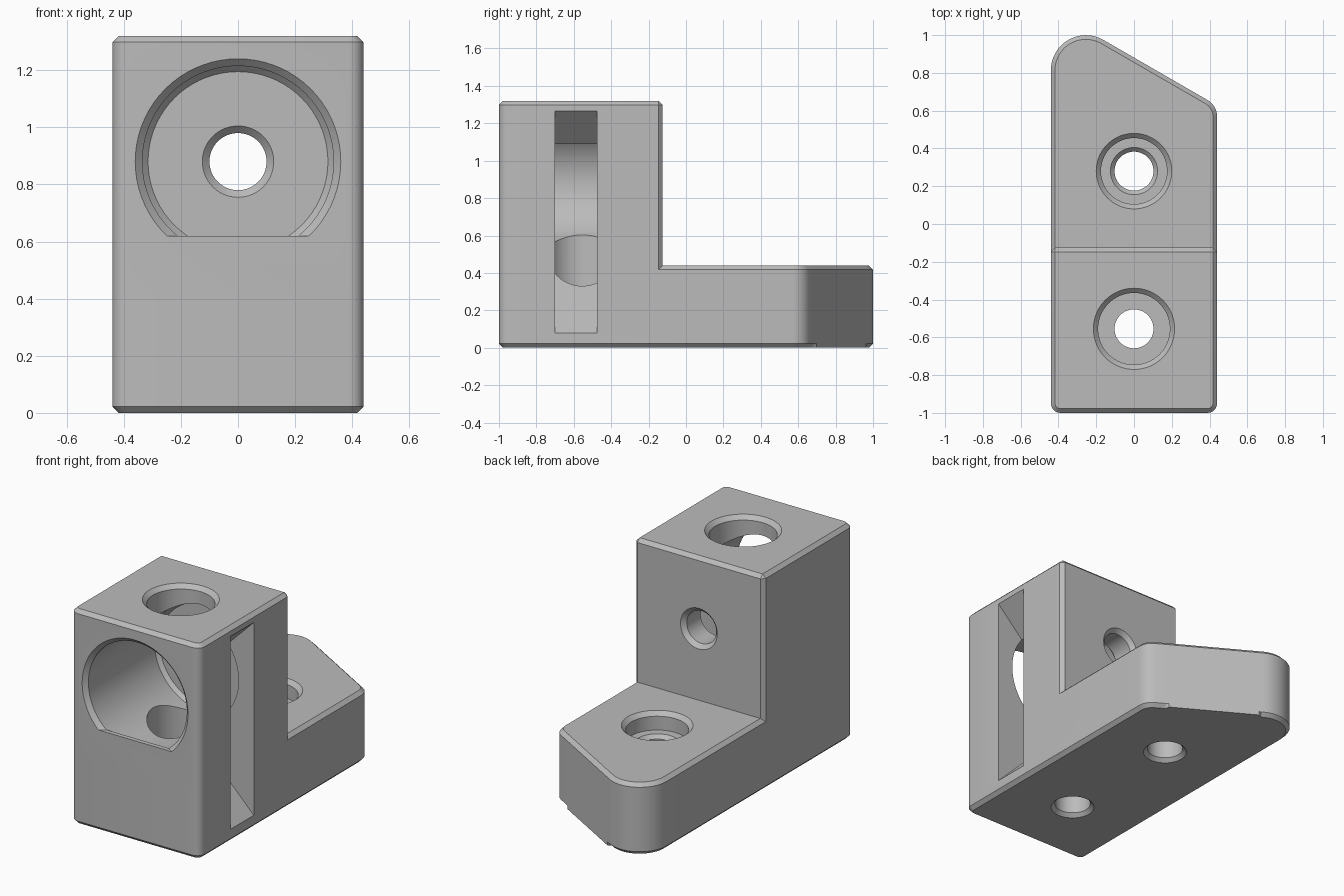
import bpy
import bmesh
from math import pi, cos, sin, tan
from mathutils import Vector, Matrix

if "Cube" in bpy.data.objects:
    bpy.data.objects.remove(bpy.data.objects["Cube"])

grey = bpy.data.materials.new("light_grey")
grey.use_nodes = True
COLOUR = (0.5, 0.5, 0.5, 1)
grey.diffuse_color = COLOUR
grey.node_tree.nodes["Principled BSDF"].inputs["Base Color"].default_value = COLOUR


def finish(bm, name):
    bmesh.ops.recalc_face_normals(bm, faces=bm.faces)
    mesh = bpy.data.meshes.new(name)
    bm.to_mesh(mesh)
    bm.free()
    mesh.materials.append(grey)
    obj = bpy.data.objects.new(name, mesh)
    bpy.context.collection.objects.link(obj)
    return obj


def loft(rings):
    """Skin a stack of equal-length rings and cap both ends."""
    bm = bmesh.new()
    loops = [[bm.verts.new(p) for p in ring] for ring in rings]
    n = len(loops[0])
    for a, b in zip(loops, loops[1:]):
        for i in range(n):
            j = (i + 1) % n
            bm.faces.new((a[i], a[j], b[j], b[i]))
    bm.faces.new(loops[0])
    bm.faces.new(loops[-1])
    return bm


def outline(corners):
    """Counter-clockwise corners (x, y, radius, steps) -> arcs of (point, outward normal)."""
    arcs = []
    n = len(corners)
    for i, (x, y, r, steps) in enumerate(corners):
        p = Vector((x, y))
        d0 = (p - Vector(corners[i - 1][:2])).normalized()
        d1 = (Vector(corners[(i + 1) % n][:2]) - p).normalized()
        turn = d0.angle(d1)
        n0 = Vector((d0.y, -d0.x))
        centre = p - d0 * r * tan(turn / 2) - n0 * r
        arc = []
        for k in range(steps + 1):
            nrm = Matrix.Rotation(turn * k / steps, 2) @ n0
            arc.append((centre + nrm * r, nrm))
        arcs.append(arc)
    return arcs


def ring(points, z, inset):
    return [(*(p - nrm * inset * keep), z) for p, nrm, keep in points]


def turned(name, profile, at, along_y=False):
    """Solid of revolution from (radius, distance along axis) pairs."""
    n = 72
    bm = loft([[(r * cos(2 * pi * i / n), r * sin(2 * pi * i / n), h)
                for i in range(n)] for r, h in profile])
    if along_y:
        bm.transform(Matrix.Rotation(-pi / 2, 4, 'X'))
    bm.transform(Matrix.Translation(at))
    return finish(bm, name)


def combine(target, other, operation):
    other.hide_render = True
    mod = target.modifiers.new(operation.lower(), 'BOOLEAN')
    mod.operation = operation
    mod.solver = 'EXACT'
    mod.object = other
    bpy.context.view_layer.objects.active = target
    bpy.ops.object.modifier_apply(modifier=mod.name)
    bpy.data.objects.remove(other)


W, STEP, FOOT, TOP = 0.44, -0.125, 0.44, 1.32
C = 0.022

# Base slab with a slanted rear end; its slanted edge stays sharp underneath
arcs = outline([(-W, -1, 0.05, 5), (W, -1, 0.05, 5), (W, 0.627, 0.1, 8), (-W, 1.135, 0.185, 20)])
points = []
for i, arc in enumerate(arcs):
    points += [(p, nrm, 1) for p, nrm in arc]
    if i == 2:
        a, nrm = arc[-1]
        b = arcs[3][0][0]
        points += [(a.lerp(b, t), nrm, keep) for t, keep in ((.1, 1), (.13, 0), (.96, 0), (.98, 1))]
full = [(p, nrm, 1) for p, nrm, _ in points]
body = finish(loft([ring(points, 0, C), ring(points, C, 0),
                    ring(full, FOOT - C, 0), ring(full, FOOT, C)]), "bracket_body")

# Upright block: rounded front edges, chamfered rear edges
arcs = outline([(-W, -1, 0.05, 5), (W, -1, 0.05, 5), (W, STEP, C, 1), (-W, STEP, C, 1)])
points = [(p, nrm, 1) for arc in arcs for p, nrm in arc]
upright = finish(loft([ring(points, 0.2, 0), ring(points, TOP - C, 0),
                       ring(points, TOP, C)]), "upright_block")
combine(body, upright, 'UNION')

# Large front bore with a chamfered far end
BORE_Z, BACK = 0.88, -0.31
combine(body, turned("front_bore", [(.336, -.972), (.336, BACK - .022), (.315, BACK)],
                     (0, 0, BORE_Z), True), 'DIFFERENCE')

# Chamfered mouth of the bore, with a flat lip across the bottom
mouth = turned("bore_mouth", [(.37, -1.01), (.36, -1), (.335, -.975), (.335, -.96)],
               (0, 0, BORE_Z), True)
bm = bmesh.new()
bm.from_mesh(mouth.data)
cut = bmesh.ops.bisect_plane(bm, geom=bm.verts[:] + bm.edges[:] + bm.faces[:],
                             plane_co=(0, 0, 0.62), plane_no=(0, 0, 1), clear_inner=True)
bmesh.ops.holes_fill(bm, edges=[e for e in bm.edges if e.is_boundary])
bmesh.ops.recalc_face_normals(bm, faces=bm.faces)
bm.to_mesh(mouth.data)
bm.free()
combine(body, mouth, 'DIFFERENCE')

# Small hole through the rear wall, chamfered at both ends
combine(body, turned("rear_hole", [(.125, BACK - .01), (.125, BACK), (.1, BACK + .025),
                                   (.1, STEP - .025), (.125, STEP), (.135, STEP + .01)],
                     (0, 0, BORE_Z), True), 'DIFFERENCE')

# Vertical screw hole through the upright, counterbored from the top
combine(body, turned("upright_screw_hole", [(.135, -.01), (.125, 0), (.103, .022), (.103, .3),
                                            (.19, .3), (.19, TOP - .025), (.215, TOP),
                                            (.225, TOP + .01)], (0, -.555, 0)), 'DIFFERENCE')

# Vertical screw hole through the foot
combine(body, turned("foot_screw_hole", [(.135, -.01), (.125, 0), (.103, .022), (.103, .308),
                                         (.125, .33), (.175, .33), (.175, FOOT - .025),
                                         (.2, FOOT), (.21, FOOT + .01)], (0, .28, 0)), 'DIFFERENCE')

# Wedge-shaped slot in the side, narrowing inwards
wedge = [(.46, .06), (-.152, .672), (.46, 1.285)]
slot = finish(loft([[(x, y, z) for x, z in wedge] for y in (-.7, -.475)]), "side_slot")
combine(body, slot, 'DIFFERENCE')

# Smooth curved walls, crisp edges
bpy.ops.object.select_all(action='DESELECT')
body.select_set(True)
bpy.context.view_layer.objects.active = body
bpy.ops.object.shade_smooth_by_angle(angle=0.5)
